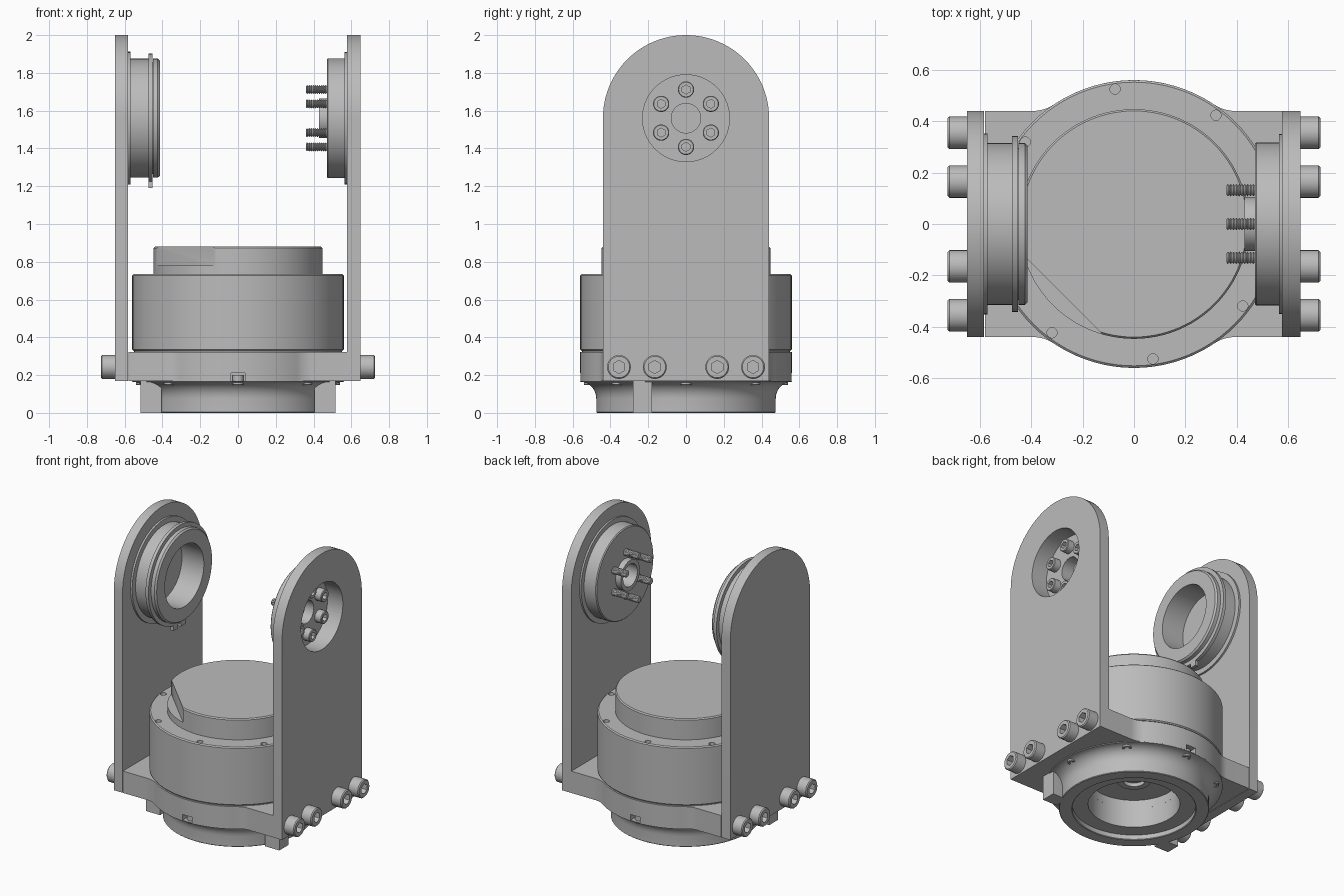
import bpy, bmesh
from math import pi, cos, sin, sqrt, atan2, radians
from mathutils import Matrix, Vector

cube = bpy.data.objects.get("Cube")
if cube:
    bpy.data.objects.remove(cube, do_unlink=True)

GREY = (0.5, 0.5, 0.5, 1)
metal = bpy.data.materials.new("plain_grey")
metal.use_nodes = True
metal.diffuse_color = GREY
metal.node_tree.nodes["Principled BSDF"].inputs["Base Color"].default_value = GREY

# Turns the z axis into the x axis
TO_X = Matrix(((0, 0, 1, 0), (1, 0, 0, 0), (0, 1, 0, 0), (0, 0, 0, 1)))


def activate(ob):
    bpy.ops.object.select_all(action='DESELECT')
    ob.select_set(True)
    bpy.context.view_layer.objects.active = ob


def finish(bm, name):
    bmesh.ops.recalc_face_normals(bm, faces=bm.faces)
    mesh = bpy.data.meshes.new(name)
    bm.to_mesh(mesh)
    bm.free()
    mesh.materials.append(metal)
    ob = bpy.data.objects.new(name, mesh)
    bpy.context.collection.objects.link(ob)
    activate(ob)
    bpy.ops.object.shade_smooth_by_angle(angle=radians(30))
    return ob


def lathe(name, profile, axis='z', at=(0, 0, 0), steps=72, hex_r=0):
    """Revolve (radius, height) points; hex_r turns the ring of that radius into a hexagon."""
    bm = bmesh.new()
    vs = [bm.verts.new((r, 0, h)) for r, h in profile]
    edges = [bm.edges.new(p) for p in zip(vs, vs[1:])]
    if profile[0][0] > 0:
        edges.append(bm.edges.new((vs[-1], vs[0])))
    bmesh.ops.spin(bm, geom=vs + edges, axis=(0, 0, 1), cent=(0, 0, 0),
                   angle=2 * pi, steps=steps)
    bmesh.ops.remove_doubles(bm, verts=bm.verts, dist=0.00005)
    for v in bm.verts:
        if hex_r and abs(v.co.xy.length - hex_r) < 0.0005:
            a = atan2(v.co.y, v.co.x) + pi / 6
            k = cos(pi / 6) / cos(a % (pi / 3) - pi / 6)
            v.co.x *= k
            v.co.y *= k
    m = Matrix.Translation(at) @ (TO_X if axis == 'x' else Matrix())
    bm.transform(m)
    return finish(bm, name)


def prism(name, outline, low, high, axis='z'):
    """Extrude a flat outline between two heights along an axis."""
    bm = bmesh.new()
    face = bm.faces.new([bm.verts.new((a, b, low)) for a, b in outline])
    top = bmesh.ops.extrude_face_region(bm, geom=[face])['geom']
    bmesh.ops.translate(bm, vec=(0, 0, high - low),
                        verts=[v for v in top if isinstance(v, bmesh.types.BMVert)])
    if axis == 'x':
        bm.transform(TO_X)
    return finish(bm, name)


def box(name, centre, size, turn=0):
    bm = bmesh.new()
    bmesh.ops.create_cube(bm, size=1, matrix=Matrix.Translation(centre)
                          @ Matrix.Rotation(turn, 4, 'Z') @ Matrix.Diagonal((*size, 1)))
    return finish(bm, name)


def rod(name, r, low, high, axis='z', at=(0, 0, 0), steps=72):
    return lathe(name, [(0, low), (r, low), (r, high), (0, high)], axis, at, steps)


def cut(ob, cutter):
    cutter.hide_render = True
    mod = ob.modifiers.new("cut", 'BOOLEAN')
    mod.operation = 'DIFFERENCE'
    mod.solver = 'EXACT'
    mod.object = cutter
    activate(ob)
    bpy.ops.object.modifier_apply(modifier=mod.name)
    bpy.data.objects.remove(cutter, do_unlink=True)
    bpy.ops.object.shade_smooth_by_angle(angle=radians(30))


def socket_bolt(name, r, start, end, axis, at):
    h = end - start
    c = 0.1 * r * (1 if h > 0 else -1)
    s = 0.55 * r
    lathe(name, [(0, start), (r, start), (r, end - c), (0.9 * r, end), (s, end),
                 (s, end - 0.6 * h), (0, end - 0.6 * h)], axis, at, 36, s)


def arc(cx, cy, r, a0, a1, n):
    return [(cx + r * cos(a0 + (a1 - a0) * i / n), cy + r * sin(a0 + (a1 - a0) * i / n))
            for i in range(n + 1)]


HALF, RAD, PIVOT = 0.44, 0.56, 1.56

# Fork base plate: a bar blended into a round disc
F = 0.15
fx = sqrt((RAD + F) ** 2 - (HALF + F) ** 2)
tangent = atan2(HALF + F, fx)
quarter = [(0.58, HALF)] + arc(fx, HALF + F, F, -pi / 2, tangent - pi, 8)
upper = quarter + arc(0, 0, RAD, tangent, pi - tangent, 40)[1:-1] + [(-x, y) for x, y in reversed(quarter)]
plate = prism("fork_base", upper + [(-x, -y) for x, y in upper], 0.17, 0.322)
cut(plate, rod("bore_cutter", 0.29, 0.1, 0.23))
for side in (-1, 1):
    cut(plate, box("notch_cutter", (0, side * 0.55, 0.185), (0.075, 0.12, 0.05)))

# Fork arms with rounded tops
outline = [(-HALF, 0.17), (HALF, 0.17)] + arc(0, PIVOT, HALF, 0, pi, 48)
for name, low, high, hole in (("right_arm", -0.65, -0.583, 0.215), ("left_arm", 0.577, 0.648, 0.23)):
    arm = prism(name, outline, low, high, 'x')
    cut(arm, rod("hole_cutter", hole, low - 0.1, high + 0.1, 'x', (0, 0, PIVOT)))

# Motor housing with a stepped cap, flat and shoulder holes
motor = lathe("motor_housing", [(0, 0.328), (0.553, 0.328), (RAD, 0.335), (RAD, 0.728),
              (0.552, 0.735), (0.447, 0.735), (0.447, 0.872), (0.44, 0.88), (0, 0.88)], steps=96)
cut(motor, box("flat_cutter", (-0.375, -0.375, 0.88), (0.28, 0.8, 0.2), pi / 4))
for i in range(8):
    a = radians(8 + 45 * i)
    cut(motor, rod("shoulder_hole_cutter", 0.02, 0.7, 0.8, at=(0.53 * cos(a), 0.53 * sin(a), 0), steps=20))
rod("motor_seam", 0.55, 0.32, 0.33)

# Stepped mounting ring below, flaring into the plate
flare = [(RAD - 0.085 * cos(t), 0.075 + 0.09 * sin(t)) for t in [pi / 2 * i / 8 for i in range(9)]]
lathe("mounting_ring", [(0.39, 0.004), (0.394, 0), (0.471, 0), (0.475, 0.004)] + flare
      + [(RAD, 0.17), (0.29, 0.17), (0.29, 0.035), (0.39, 0.035)], steps=96)
lathe("bore_hub", [(0.07, 0.205), (0.11, 0.205), (0.11, 0.23), (0.07, 0.23)])
for side in (-1, 1):
    box("ring_tab", (side * 0.46, -0.23, 0.085), (0.11, 0.1, 0.17))

# Small bolts under the flange
for i in range(8):
    a = pi / 4 * i
    socket_bolt("flange_bolt", 0.03, 0.2, 0.147, 'z', (0.51 * cos(a), 0.51 * sin(a), 0))

# Bolts joining the arms to the base
for side in (-1, 1):
    for y in (-0.355, -0.165, 0.165, 0.355):
        socket_bolt("arm_bolt", 0.063, side * 0.645, side * 0.725, 'x', (0, y, 0.243))

# Right bearing sleeve with retaining clip
lathe("bearing_sleeve", [(0.215, -0.65), (0.22, -0.65), (0.22, -0.583), (0.352, -0.583),
      (0.352, -0.57), (0.315, -0.57), (0.315, -0.475), (0.295, -0.475), (0.295, -0.45),
      (0.315, -0.45), (0.315, -0.425), (0.305, -0.414), (0.215, -0.414)], 'x', (0, 0, PIVOT))
lathe("retaining_clip", [(0.29, -0.474), (0.342, -0.474), (0.342, -0.452), (0.29, -0.452)],
      'x', (0, 0, PIVOT))
for y in (-0.04, 0.04):
    box("clip_ear", (-0.463, y, 1.215), (0.022, 0.05, 0.05))

# Left drive hub with recessed bolts and threaded shanks
lathe("drive_hub", [(0.078, 0.43), (0.105, 0.43), (0.105, 0.47), (0.311, 0.47), (0.317, 0.476),
      (0.317, 0.565), (0.35, 0.565), (0.35, 0.578), (0.23, 0.578), (0.23, 0.53), (0.078, 0.53)],
      'x', (0, 0, PIVOT))
thread = [(0.018 + 0.006 * (i % 2), 0.36 + 0.0055 * i) for i in range(21)]
for i in range(6):
    a = pi / 6 + pi / 3 * i
    spot = (0, 0.152 * cos(a), PIVOT + 0.152 * sin(a))
    socket_bolt("hub_bolt", 0.043, 0.528, 0.58, 'x', spot)
    lathe("hub_bolt_thread", [(0, 0.36)] + thread + [(0, 0.47)], 'x', spot, 20)
